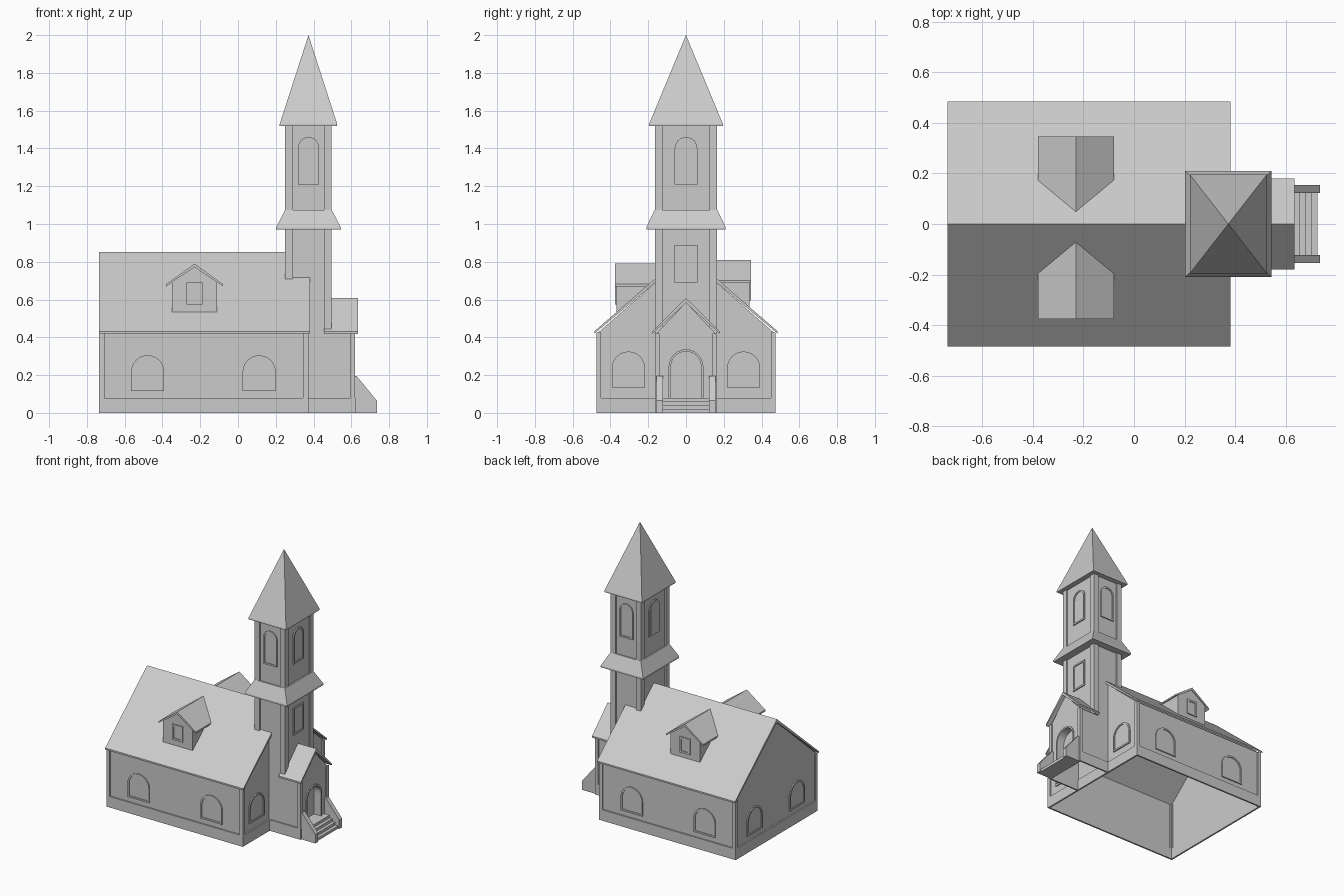
import bpy, bmesh, math
from mathutils import Vector

cube = bpy.data.objects.get("Cube")
if cube:
    bpy.data.objects.remove(cube, do_unlink=True)

stone = bpy.data.materials.new("pale_grey")
stone.use_nodes = True
COL = (0.6, 0.6, 0.6, 1)
stone.diffuse_color = COL
bsdf = next(n for n in stone.node_tree.nodes if n.type == 'BSDF_PRINCIPLED')
bsdf.inputs["Base Color"].default_value = COL


def build(name, verts, faces):
    bm = bmesh.new()
    vs = [bm.verts.new(v) for v in verts]
    for f in faces:
        bm.faces.new([vs[i] for i in f])
    bmesh.ops.recalc_face_normals(bm, faces=bm.faces)
    me = bpy.data.meshes.new(name)
    bm.to_mesh(me)
    bm.free()
    me.materials.append(stone)
    ob = bpy.data.objects.new(name, me)
    bpy.context.collection.objects.link(ob)
    return ob


def loft(name, a, b, cap_a=True, cap_b=True, skip=()):
    """Join two matching loops; skip lists side strips left open."""
    n = len(a)
    faces = [(i, (i + 1) % n, n + (i + 1) % n, n + i) for i in range(n) if i not in skip]
    if cap_a:
        faces.append(tuple(range(n)))
    if cap_b:
        faces.append(tuple(range(n, 2 * n)))
    return build(name, list(a) + list(b), faces)


def box(name, x0, x1, y0, y1, z0, z1, open_bottom=False):
    a, b = ([(x0, y0, z), (x1, y0, z), (x1, y1, z), (x0, y1, z)] for z in (z0, z1))
    return loft(name, a, b, cap_a=not open_bottom)


def along_x(name, pts, x0, x1, **kw):
    return loft(name, [(x0, y, z) for y, z in pts], [(x1, y, z) for y, z in pts], **kw)


def on_face(axis, plane, pts, d):
    """Put (u, z) points on the wall plane, moved outward by d."""
    p = plane + math.copysign(d, plane) * (1 if d >= 0 else -1) if d else plane
    return [(p, u, z) if axis == 'x' else (u, p, z) for u, z in pts]


def arch(c, w, z0, z1, grow=0.0, seg=12):
    """Round-topped opening outline."""
    r = w / 2 + grow
    spring = z1 - w / 2
    return [(c - r, z0 - grow), (c + r, z0 - grow)] + [
        (c + r * math.cos(math.pi * i / seg), spring + r * math.sin(math.pi * i / seg))
        for i in range(seg + 1)]


def rect(c, w, z0, z1, grow=0.0):
    r = w / 2 + grow
    return [(c - r, z0 - grow), (c + r, z0 - grow), (c + r, z1 + grow), (c - r, z1 + grow)]


def window(name, shape, axis, plane, c, w, z0, z1, t=0.012, proud=0.008):
    outer, inner = shape(c, w, z0, z1), shape(c, w, z0, z1, -t)
    n = len(outer)
    loops = [on_face(axis, plane, p, d) for p, d in
             ((outer, 0), (outer, proud), (inner, proud), (inner, 0.002))]
    faces = [(k * n + i, k * n + (i + 1) % n, (k + 1) * n + (i + 1) % n, (k + 1) * n + i)
             for k in range(3) for i in range(n)]
    build(name + "_frame", sum(loops, []), faces)
    build(name + "_pane", on_face(axis, plane, inner, 0.002), [tuple(range(n))])


def chevron(w, eave, ridge, t):
    return [(-w, eave), (0, ridge), (w, eave), (w, eave - 0.012), (0, ridge - t), (-w, eave - 0.012)]


# Nave: open-bottomed walls, plinth, corner boards and gable roof
X0, X1 = -0.725, 0.362
along_x("nave_walls", [(-.465, 0), (-.465, .425), (0, .832), (.465, .425), (.465, 0)],
        X0, X1, skip=(4,))
for s, side in ((-1, "front"), (1, "back")):
    ya, yb = sorted((s * .463, s * .475))
    box(side + "_plinth", -.735, .372, ya, yb, 0, .08)
    for x, tag in ((-.735, "left"), (.345, "right")):
        box(f"{side}_{tag}_corner_board", x, x + .027, ya, yb, .08, .425)
    for xa, xb, tag in ((-.735, -.723, "left"), (.36, .372, "right")):
        yc, yd = sorted((s * .45, s * .475))
        box(f"{side}_{tag}_gable_board", xa, xb, yc, yd, .08, .425)
for xa, tag in ((-.735, "left"), (.36, "right")):
    box(tag + "_end_plinth", xa, xa + .012, -.475, .475, 0, .08)
along_x("nave_roof", chevron(.485, .432, .852, .025), -.737, .382)

# Nave windows
for s, side in ((-1, "front"), (1, "back")):
    for x in (-.478, .112):
        window(side + "_nave_window", arch, 'y', s * .465, x, .175, .115, .305)
    window("right_gable_window", arch, 'x', X1, s * .305, .175, .135, .325)
    window("left_gable_window", arch, 'x', X0, s * .245, .175, .115, .305)


# Dormers on both roof slopes, trimmed to the slope
def slope_y(z):
    return (.85 - z) / .868


for s, side, dy, dz in ((-1, "front", .367, 0), (1, "back", .337, .02)):
    c = -.23
    body = [(c - .12, .535), (c - .12, .70), (c, .778), (c + .12, .70), (c + .12, .535)]
    body = [(x, z + dz) for x, z in body]
    loft(side + "_dormer_walls", [(x, s * dy, z) for x, z in body],
         [(x, s * min(dy, slope_y(z)), z) for x, z in body], cap_b=False, skip=(4,))
    roof = [(c + x, z + dz) for x, z in chevron(.15, .682, .79, .018)]
    loft(side + "_dormer_roof", [(x, s * (dy + .008), z) for x, z in roof],
         [(x, s * slope_y(z), z) for x, z in roof], cap_b=False)
    window(side + "_dormer_window", rect, 'y', s * dy, c, .085, .575 + dz, .69 + dz, .014)

# Tower: shaft, corner boards, skirt roof and spire
CX = .373
box("tower_shaft", .26, .486, -.156, .156, .42, 1.525, open_bottom=True)
for s in (-1, 1):
    ya, yb = sorted((s * .125, s * .165))
    box("tower_inner_corner", .25, .29, ya, yb, .70, 1.525)
    box("tower_outer_corner", .455, .495, ya, yb, .42, 1.525)


def square(hx, hy, z):
    return [(CX - hx, -hy, z), (CX + hx, -hy, z), (CX + hx, hy, z), (CX - hx, hy, z)]


loft("skirt_band", square(.171, .21, .97), square(.171, .21, .982))
loft("skirt_roof", square(.171, .21, .982), square(.123, .166, 1.075), cap_a=False)
loft("spire_band", square(.152, .195, 1.52), square(.152, .195, 1.53))
build("spire", square(.152, .195, 1.53) + [(CX, 0, 2.0)],
      [(0, 1, 4), (1, 2, 4), (2, 3, 4), (3, 0, 4)])
for s in (-1, 1):
    window("belfry_side_window", arch, 'y', s * .156, CX, .11, 1.21, 1.46)
window("belfry_right_window", arch, 'x', .486, 0, .12, 1.21, 1.46)
# The wall facing -x has its outward side toward -x, so use a thin frame plate
outer, inner = arch(0, .12, 1.21, 1.46), arch(0, .12, 1.21, 1.46, -.012)
loft("belfry_left_frame", [(.26, u, z) for u, z in outer], [(.253, u, z) for u, z in outer])
loft("belfry_left_pane", [(.253, u, z) for u, z in inner], [(.251, u, z) for u, z in inner])
window("tower_window", rect, 'x', .486, 0, .12, .69, .89)

# Entrance porch: walls with an arched doorway, roof and trim
PX = .61
door = arch(0, .16, .08, .325)
shell = [(-.156, 0), (-.156, .42), (0, .585), (.156, .42), (.156, 0)]
along_x("porch_walls", shell, .362, PX, cap_a=False, cap_b=False, skip=(4,))
lower = [(-.156, .08), (-.08, .08)] + door[2:][::-1] + [(.08, .08), (.156, .08)]
build("porch_front_wall", [(PX, u, z) for u, z in lower + shell[3:0:-1]],
      [tuple(range(len(lower) + 3))])
loft("doorway_recess", [(PX, u, z) for u, z in door], [(PX - .05, u, z) for u, z in door], cap_a=False)
ring = arch(0, .16, .08, .325, .012)
ring[0], ring[1] = (ring[0][0], .08), (ring[1][0], .08)
n = len(door)
loops = [(PX, ring), (PX + .008, ring), (PX + .008, door), (PX, door)]
build("door_surround", [(x, u, z) for x, p in loops for u, z in p],
      [(k * n + i, k * n + (i + 1) % n, (k + 1) * n + (i + 1) % n, (k + 1) * n + i)
       for k in range(3) for i in range(1, n)])
box("porch_front_plinth", PX - .002, .622, -.165, .165, 0, .08)
for s in (-1, 1):
    ya, yb = sorted((s * .154, s * .165))
    box("porch_side_plinth", .372, .622, ya, yb, 0, .08)
    yc, yd = sorted((s * .14, s * .165))
    box("porch_corner_board", .596, .62, yc, yd, .08, .42)
along_x("porch_roof", chevron(.18, .43, .608, .026), .455, .635)

# Entrance steps with sloping side walls
for i in range(4):
    box("step_%d" % (i + 1), .615, .725 - i * .023, -.125, .125, i * .02, (i + 1) * .02)
cheek = [(.615, 0), (.735, 0), (.735, .065), (.628, .195), (.615, .195)]
for s in (-1, 1):
    loft("step_side_wall", [(x, s * .122, z) for x, z in cheek],
         [(x, s * .155, z) for x, z in cheek])
